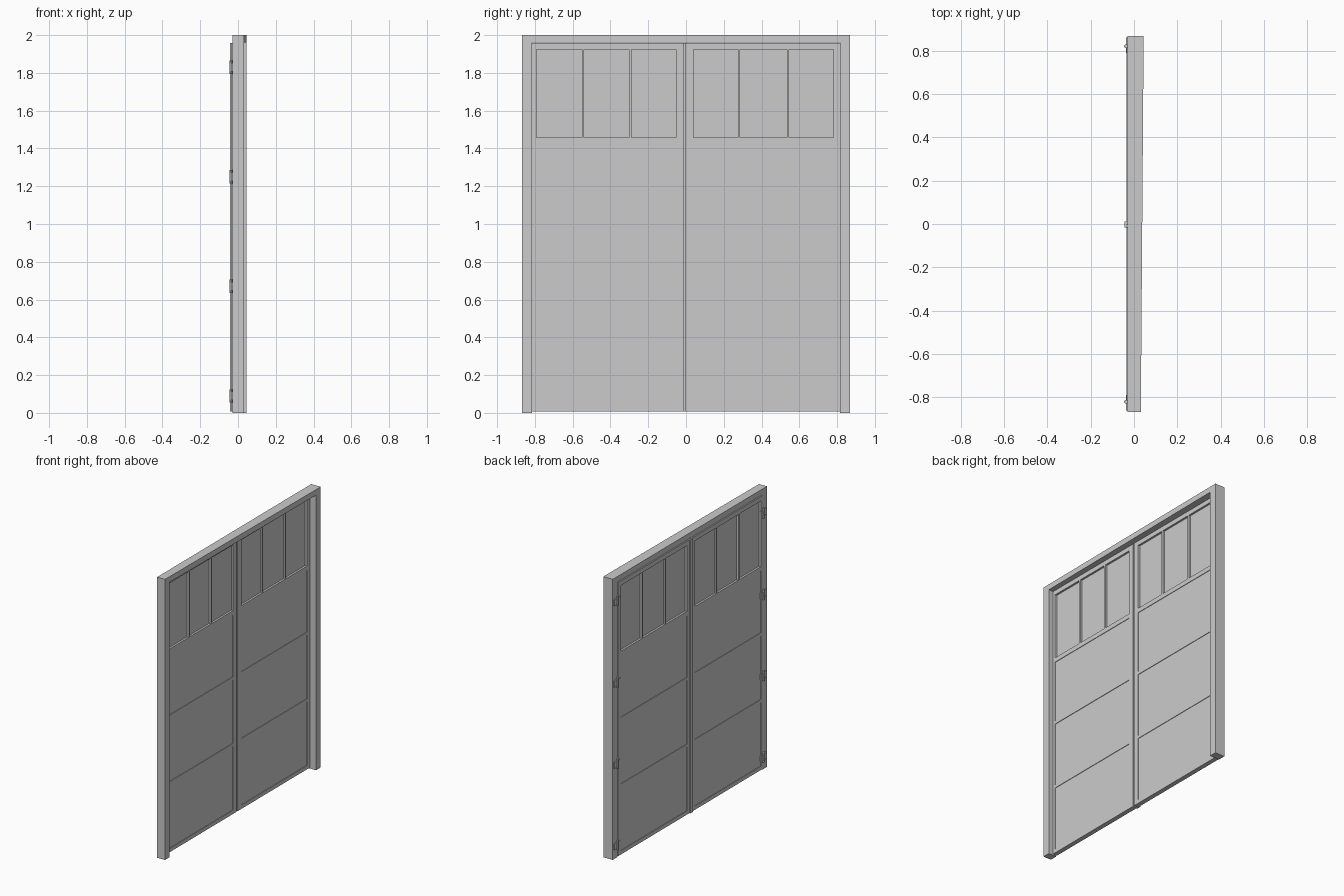
import bpy, bmesh
from mathutils import Matrix, Vector

if "Cube" in bpy.data.objects:
    bpy.data.objects.remove(bpy.data.objects["Cube"])


def material(name, grey):
    m = bpy.data.materials.new(name)
    m.use_nodes = True
    col = (grey, grey, grey, 1)
    m.diffuse_color = col
    m.node_tree.nodes["Principled BSDF"].inputs["Base Color"].default_value = col
    return m


door_grey = material("door grey", 0.6)


def box(bm, x, y, z):
    """Add a box given its (min, max) ranges."""
    lo, hi = Vector((x[0], y[0], z[0])), Vector((x[1], y[1], z[1]))
    mat = Matrix.Translation((lo + hi) / 2) @ Matrix.Diagonal((*(hi - lo), 1))
    return bmesh.ops.create_cube(bm, size=1, matrix=mat)["verts"]


def finish(name, bm, mat):
    me = bpy.data.meshes.new(name)
    bm.to_mesh(me)
    bm.free()
    me.materials.append(mat)
    ob = bpy.data.objects.new(name, me)
    bpy.context.collection.objects.link(ob)
    return ob


HALF, JAMB, HEAD = 0.868, 0.815, 1.96

# Surrounding frame: two jambs and a header, slightly deeper towards +y
bm = bmesh.new()
depth = (-0.03, 0.038)
box(bm, depth, (-HALF, -JAMB), (0, 2))
box(bm, depth, (JAMB, HALF), (0, 2))
box(bm, depth, (-JAMB, JAMB), (HEAD, 2))
for v in bm.verts:
    if v.co.x > 0:
        v.co.x += 0.0075 * v.co.y
finish("door_frame", bm, door_grey)

# Door leaves: stiles, rails, recessed panels, window bars and panes
FACE = (-0.035, -0.002)
PANEL = (-0.031, -0.006)
PANE = (-0.021, -0.016)
SILL, TOP = 1.457, 1.925


def leaf(name, y0, y1, in0, in1, bars):
    bm = bmesh.new()
    box(bm, FACE, (y0, in0), (0.008, HEAD - 0.003))
    box(bm, FACE, (in1, y1), (0.008, HEAD - 0.003))
    rails = [(0.008, 0.035), (0.49, 0.51), (0.965, 0.985),
             (1.425, SILL), (TOP, HEAD - 0.003)]
    for r in rails:
        box(bm, FACE, (in0, in1), r)
    for lower, upper in zip(rails[:3], rails[1:4]):
        box(bm, PANEL, (in0, in1), (lower[1], upper[0]))
    for b in bars:
        box(bm, FACE, (b - 0.006, b + 0.006), (SILL, TOP))
    finish(name, bm, door_grey)
    bm = bmesh.new()
    box(bm, PANE, (in0, in1), (SILL, TOP))
    finish(name + "_window_panes", bm, door_grey)


leaf("right_leaf", -0.814, -0.013, -0.792, -0.053, (-0.545, -0.295))
leaf("left_leaf", -0.002, 0.814, 0.04, 0.78, (0.28, 0.54))

# Strip covering the meeting edge of the leaves
bm = bmesh.new()
box(bm, (-0.043, -0.034), (-0.016, 0.012), (0.008, HEAD - 0.003))
finish("meeting_strip", bm, door_grey)

# Strap hinges with barrels on the outer edges
for side, label in ((-1, "right"), (1, "left")):
    bm = bmesh.new()
    for z in (0.09, 0.67, 1.25, 1.83):
        ys = sorted((side * 0.79, side * 0.86))
        box(bm, (-0.038, -0.03), ys, (z - 0.022, z + 0.022))
        bmesh.ops.create_cone(bm, cap_ends=True, segments=8, radius1=0.009,
                              radius2=0.009, depth=0.07,
                              matrix=Matrix.Translation((-0.037, side * 0.82, z)))
    finish(label + "_hinges", bm, door_grey)
